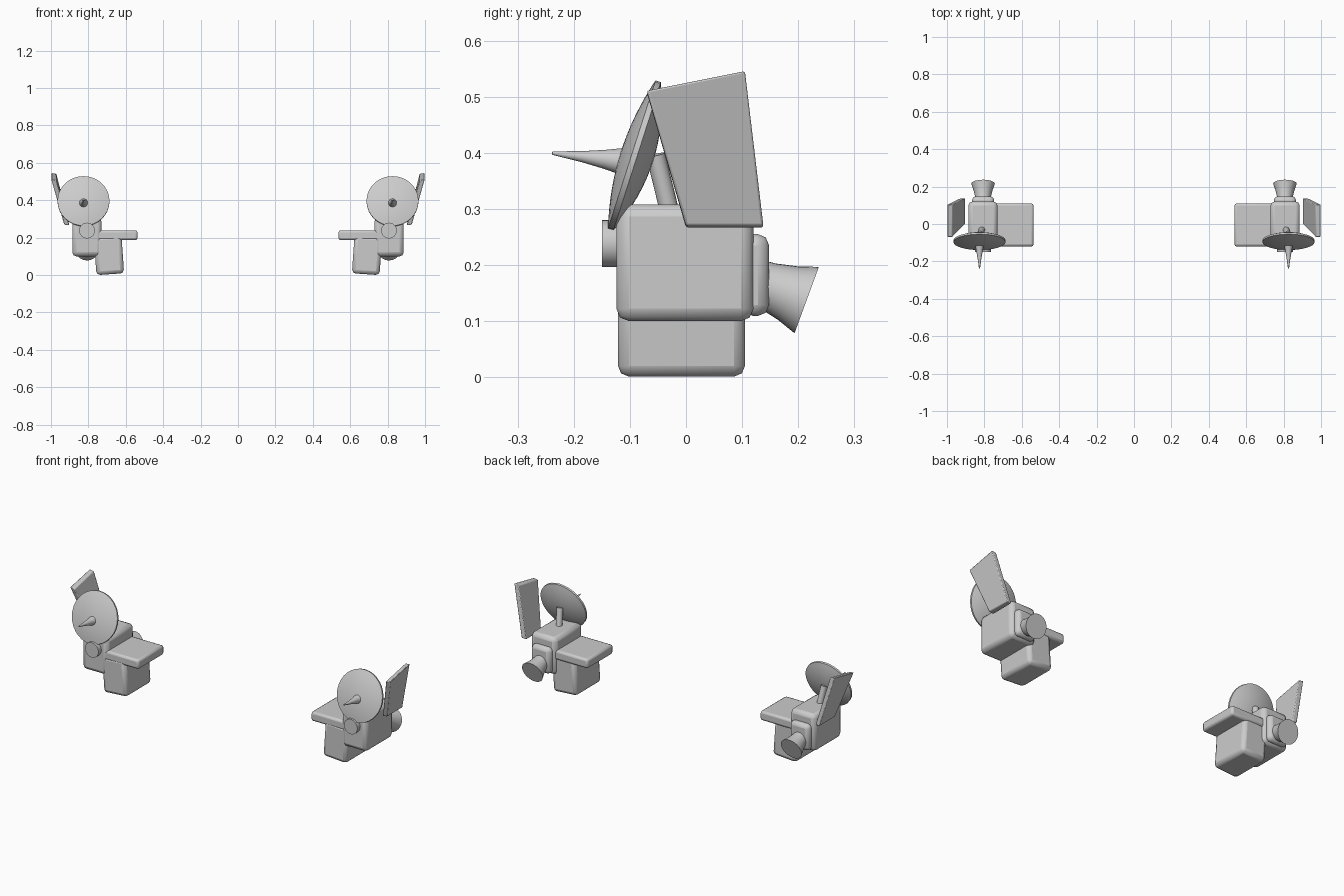
import bpy, bmesh, math
from mathutils import Vector, Matrix

cube = bpy.data.objects.get("Cube")
if cube:
    bpy.data.objects.remove(cube, do_unlink=True)

GREY = (0.6, 0.6, 0.6, 1)
mat = bpy.data.materials.new("light grey")
mat.use_nodes = True
mat.diffuse_color = GREY
mat.node_tree.nodes["Principled BSDF"].inputs["Base Color"].default_value = GREY


def finish(bm, name, bevel=0.0):
    """Make the left part and its mirrored right twin."""
    bmesh.ops.recalc_face_normals(bm, faces=bm.faces)
    for side in ("left", "right"):
        mesh = bpy.data.meshes.new(f"{side}_{name}")
        bm.to_mesh(mesh)
        mesh.materials.append(mat)
        obj = bpy.data.objects.new(f"{side}_{name}", mesh)
        bpy.context.collection.objects.link(obj)
        if bevel:
            mod = obj.modifiers.new("Bevel", "BEVEL")
            mod.width, mod.segments = bevel, 2
        bpy.ops.object.select_all(action="DESELECT")
        obj.select_set(True)
        bpy.context.view_layer.objects.active = obj
        bpy.ops.object.shade_smooth_by_angle(angle=math.radians(30))
        bmesh.ops.scale(bm, vec=(-1, 1, 1), verts=bm.verts)
        bmesh.ops.reverse_faces(bm, faces=bm.faces)
    bm.free()


def box(name, center, size, bevel, tilt=0.0):
    bm = bmesh.new()
    bmesh.ops.create_cube(bm, size=1)
    bmesh.ops.scale(bm, vec=size, verts=bm.verts)
    bm.transform(Matrix.Translation(center) @ Matrix.Rotation(math.radians(tilt), 4, "Y"))
    finish(bm, name, bevel)


def lathe(name, origin, axis, profile, steps=32):
    """Turn a (radius, distance) profile around an axis."""
    bm = bmesh.new()
    verts = [bm.verts.new((r, 0, d)) for r, d in profile]
    edges = [bm.edges.new(pair) for pair in zip(verts, verts[1:])]
    bmesh.ops.spin(bm, geom=verts + edges, cent=(0, 0, 0), axis=(0, 0, 1),
                   angle=math.tau, steps=steps, use_duplicate=False)
    bmesh.ops.remove_doubles(bm, verts=bm.verts, dist=0.0001)
    turn = Vector(axis).to_track_quat("Z", "Y").to_matrix().to_4x4()
    bm.transform(Matrix.Translation(origin) @ turn)
    finish(bm, name)


# Body blocks
box("main_body", (0.808, -0.002, 0.204), (0.156, 0.244, 0.208), 0.022)
box("lower_block", (0.69, -0.008, 0.107), (0.148, 0.227, 0.205), 0.02, tilt=4)
box("side_plate", (0.65, -0.005, 0.213), (0.226, 0.23, 0.053), 0.012)
box("rear_mount", (0.807, 0.124, 0.182), (0.118, 0.048, 0.146), 0.02)

# Front button
lathe("front_button", (0.807, -0.1, 0.238), (0, -1, 0),
      [(0, 0), (0.042, 0), (0.042, 0.05), (0, 0.05)])

# Rear nozzle, flaring back and down
lathe("nozzle", (0.807, 0.14, 0.165), (0, 0.94, -0.345),
      [(0, -0.02), (0.04, -0.02), (0.042, 0.005), (0.051, 0.045), (0.063, 0.08), (0, 0.08)])

# Dish: a lens turned forward and slightly up
rim = 0.139
rings = [i / 8 for i in range(9)]
front = [(rim * t, 0.005 + 0.02 * (1 - t * t)) for t in rings]
back = [(rim * t, -0.005 - 0.03 * (1 - t * t)) for t in reversed(rings)]
lathe("dish", (0.826, -0.092, 0.395), (0, -0.952, 0.305), front + back)

# Antenna spike and the rod carrying the dish
lathe("dish_spike", (0.826, -0.1, 0.383), (0, -0.993, 0.118),
      [(0, 0), (0.03, 0), (0.023, 0.018), (0.017, 0.045), (0.01, 0.085), (0.003, 0.139), (0, 0.14)])
foot, tip = Vector((0.812, -0.028, 0.29)), Vector((0.824, -0.055, 0.4))
lathe("dish_rod", foot, tip - foot,
      [(0, 0), (0.017, 0), (0.017, 0.11), (0, 0.11)], 16)

# Leaning outer panel
bm = bmesh.new()
outline = [(0.929, 0, 0.27), (0.929, 0.138, 0.27), (0.998, 0.105, 0.546), (0.998, -0.07, 0.511)]
inner = [bm.verts.new((x - 0.027, y, z - 0.004)) for x, y, z in outline]
outer = [bm.verts.new(p) for p in outline]
bm.faces.new(inner)
bm.faces.new(outer)
for i in range(4):
    j = (i + 1) % 4
    bm.faces.new((inner[i], inner[j], outer[j], outer[i]))
finish(bm, "panel", 0.004)
